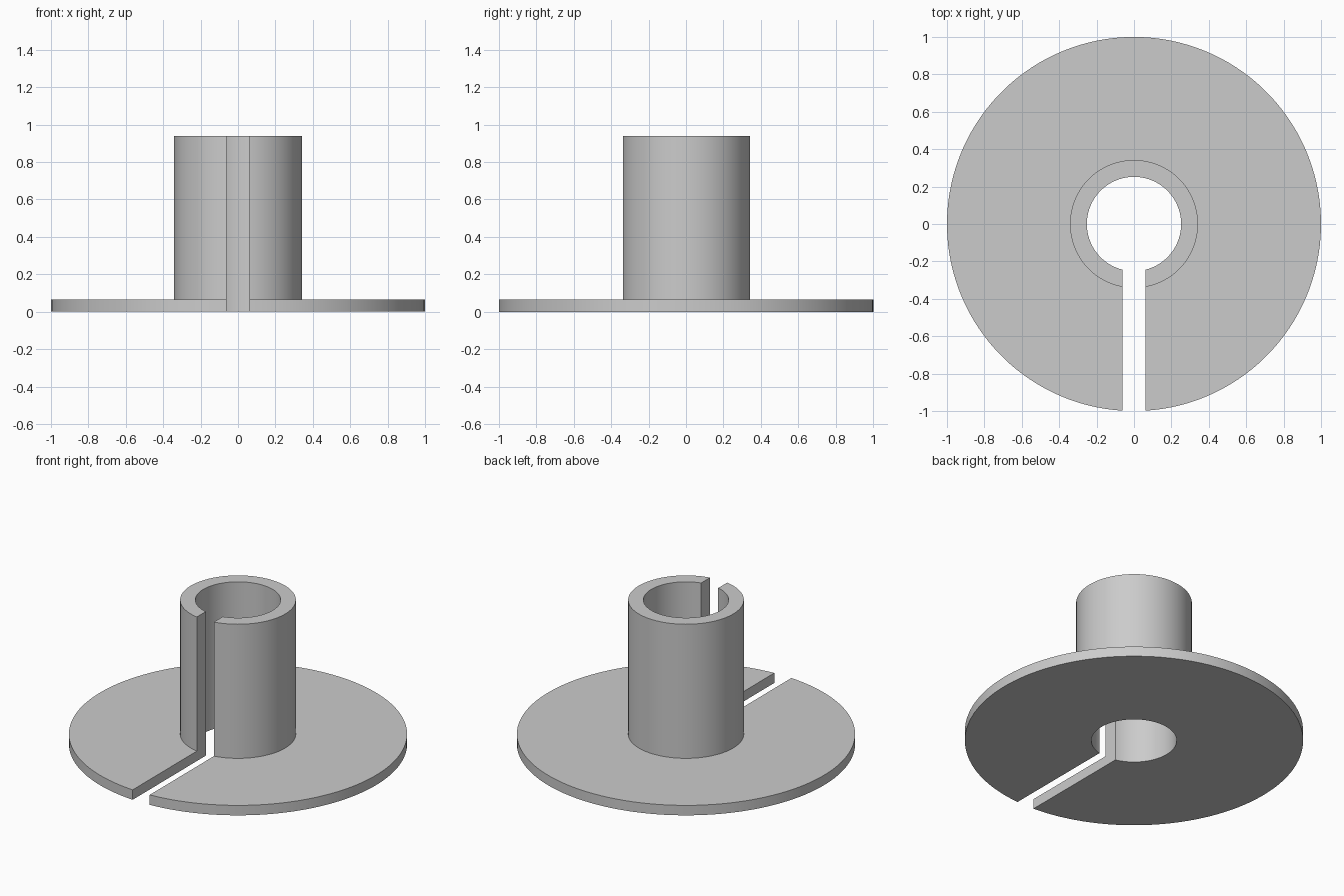
import bpy
import bmesh
import math

cube = bpy.data.objects.get("Cube")
if cube:
    bpy.data.objects.remove(cube, do_unlink=True)

BORE, SLEEVE, FLANGE = 0.252, 0.342, 1.0
THICK, HEIGHT = 0.065, 0.94
HALF_SLOT = 0.0615
STEPS = 128

# One grey material
grey = bpy.data.materials.new("plain grey")
grey.use_nodes = True
colour = (0.6, 0.6, 0.6, 1)
grey.diffuse_color = colour
grey.node_tree.nodes["Principled BSDF"].inputs["Base Color"].default_value = colour

# Half section of the flange and sleeve, as radius and height
section = [(BORE, 0), (FLANGE, 0), (FLANGE, THICK),
           (SLEEVE, THICK), (SLEEVE, HEIGHT), (BORE, HEIGHT)]


def arc(bm, radius, z):
    """Ring of points, open at the front by a slot with parallel walls."""
    gap = math.asin(HALF_SLOT / radius)
    points = []
    for i in range(STEPS + 1):
        a = gap + (2 * math.pi - 2 * gap) * i / STEPS
        points.append(bm.verts.new((radius * math.sin(a), -radius * math.cos(a), z)))
    return points


# Sweep the section around the axis
bm = bmesh.new()
rings = [arc(bm, r, z) for r, z in section]
for a, b in zip(rings, rings[1:] + rings[:1]):
    for i in range(STEPS):
        bm.faces.new((a[i], a[i + 1], b[i + 1], b[i]))

# Slot walls
for end in (0, STEPS):
    bm.faces.new([ring[end] for ring in rings])
bmesh.ops.recalc_face_normals(bm, faces=bm.faces)

mesh = bpy.data.meshes.new("slotted_flanged_sleeve")
bm.to_mesh(mesh)
bm.free()
mesh.materials.append(grey)
sleeve = bpy.data.objects.new("slotted_flanged_sleeve", mesh)
bpy.context.collection.objects.link(sleeve)

# Smooth round walls, crisp rims
bpy.context.view_layer.objects.active = sleeve
sleeve.select_set(True)
bpy.ops.object.shade_smooth_by_angle(angle=math.radians(30))
